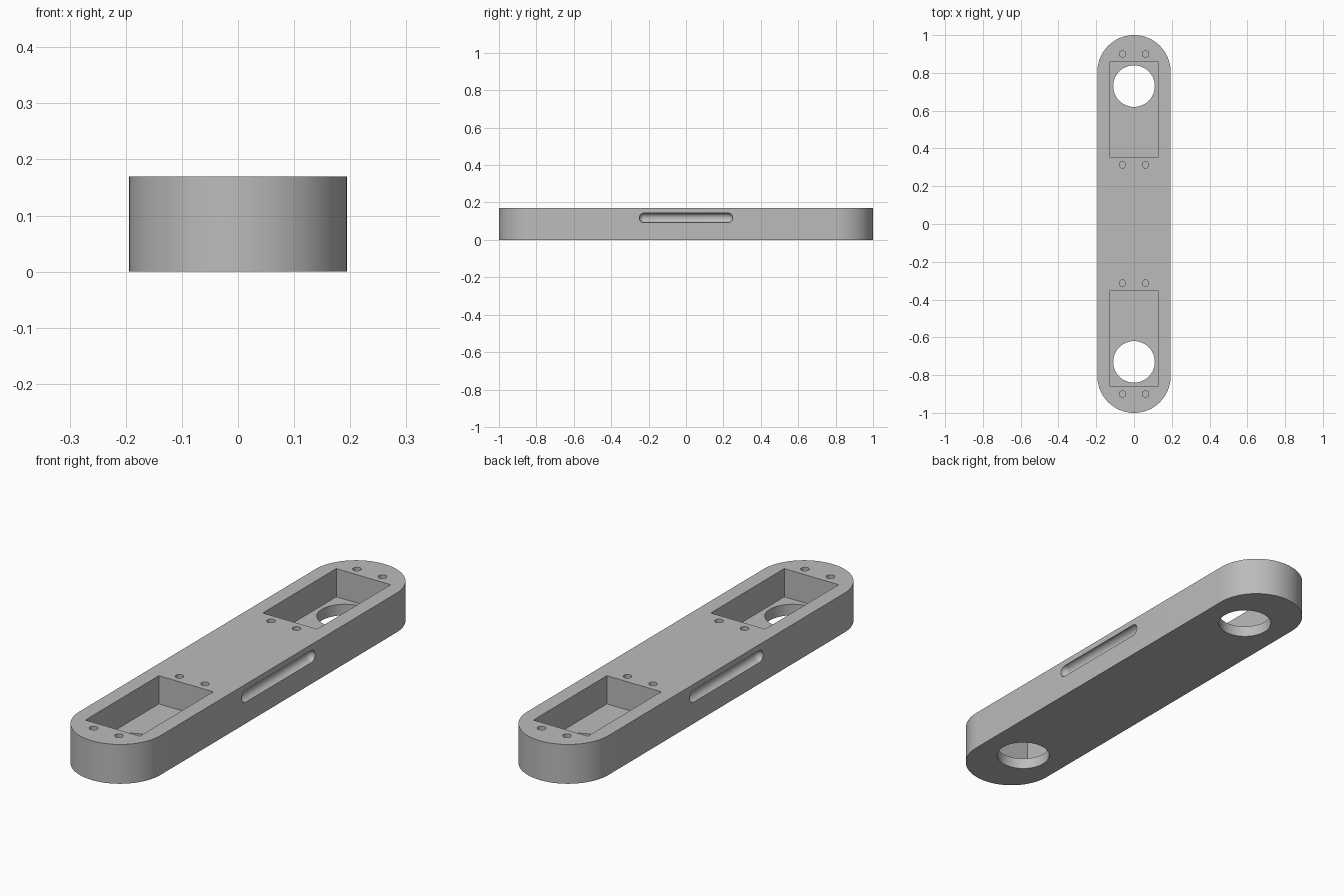
import bpy, bmesh, math
from mathutils import Matrix, Vector

cube = bpy.data.objects.get("Cube")
if cube:
    bpy.data.objects.remove(cube, do_unlink=True)

HALF_W, HALF_L, HEIGHT = 0.194, 1.0, 0.17
FLOOR = 0.048

grey = bpy.data.materials.new("plain_grey")
grey.use_nodes = True
colour = (0.5, 0.5, 0.5, 1)
grey.diffuse_color = colour
grey.node_tree.nodes["Principled BSDF"].inputs["Base Color"].default_value = colour


def make_object(name, bm):
    bmesh.ops.recalc_face_normals(bm, faces=bm.faces)
    mesh = bpy.data.meshes.new(name)
    bm.to_mesh(mesh)
    bm.free()
    mesh.materials.append(grey)
    obj = bpy.data.objects.new(name, mesh)
    bpy.context.collection.objects.link(obj)
    return obj


def cylinder(name, x, y, z0, z1, radius, segments):
    bm = bmesh.new()
    bmesh.ops.create_cone(bm, cap_ends=True, segments=segments, radius1=radius,
                          radius2=radius, depth=z1 - z0,
                          matrix=Matrix.Translation((x, y, (z0 + z1) / 2)))
    return make_object(name, bm)


def box(name, lo, hi):
    lo, hi = Vector(lo), Vector(hi)
    bm = bmesh.new()
    bmesh.ops.create_cube(bm, size=1, matrix=Matrix.Translation((lo + hi) / 2)
                          @ Matrix.Diagonal((*(hi - lo), 1)))
    return make_object(name, bm)


def capsule(name, x, z, half_length, radius):
    # Sphere whose two halves are pulled apart along y
    bm = bmesh.new()
    bmesh.ops.create_uvsphere(bm, u_segments=32, v_segments=17, radius=radius,
                              matrix=Matrix.Rotation(math.pi / 2, 4, "X"))
    for v in bm.verts:
        v.co.y += math.copysign(half_length - radius, v.co.y)
        v.co.x += x
        v.co.z += z
    return make_object(name, bm)


# Body: a bar with fully rounded ends
bm = bmesh.new()
steps = 32
outline = []
for end in (1, -1):
    for i in range(steps + 1):
        a = math.pi * i / steps
        outline.append(bm.verts.new((end * HALF_W * math.cos(a),
                                     end * (HALF_L - HALF_W + HALF_W * math.sin(a)), 0)))
base = bm.faces.new(outline)
top = bmesh.ops.extrude_face_region(bm, geom=[base])["geom"]
bmesh.ops.translate(bm, vec=(0, 0, HEIGHT),
                    verts=[g for g in top if isinstance(g, bmesh.types.BMVert)])
body = make_object("link_bar", bm)

# Cutters: pockets, round openings, screw holes and side grips
cutters = []
for s in (1, -1):
    y0, y1 = sorted((s * 0.355, s * 0.857))
    cutters.append(box("pocket_cutter", (-0.13, y0, FLOOR), (0.13, y1, HEIGHT + 0.1)))
    cutters.append(cylinder("opening_cutter", 0, s * 0.73, -0.1, HEIGHT + 0.1, 0.11, 64))
    for x in (-0.061, 0.061):
        for y in (0.313, 0.9):
            cutters.append(cylinder("screw_hole_cutter", x, s * y, 0.07,
                                    HEIGHT + 0.1, 0.017, 24))
    cutters.append(capsule("grip_cutter", s * HALF_W, 0.118, 0.25, 0.026))

bpy.ops.object.select_all(action="DESELECT")
body.select_set(True)
bpy.context.view_layer.objects.active = body
for cutter in cutters:
    cutter.hide_render = True
    mod = body.modifiers.new("cut", "BOOLEAN")
    mod.operation = "DIFFERENCE"
    mod.solver = "EXACT"
    mod.object = cutter
    bpy.ops.object.modifier_apply(modifier=mod.name)
    bpy.data.objects.remove(cutter, do_unlink=True)

bpy.ops.object.shade_smooth_by_angle(angle=math.radians(30))
